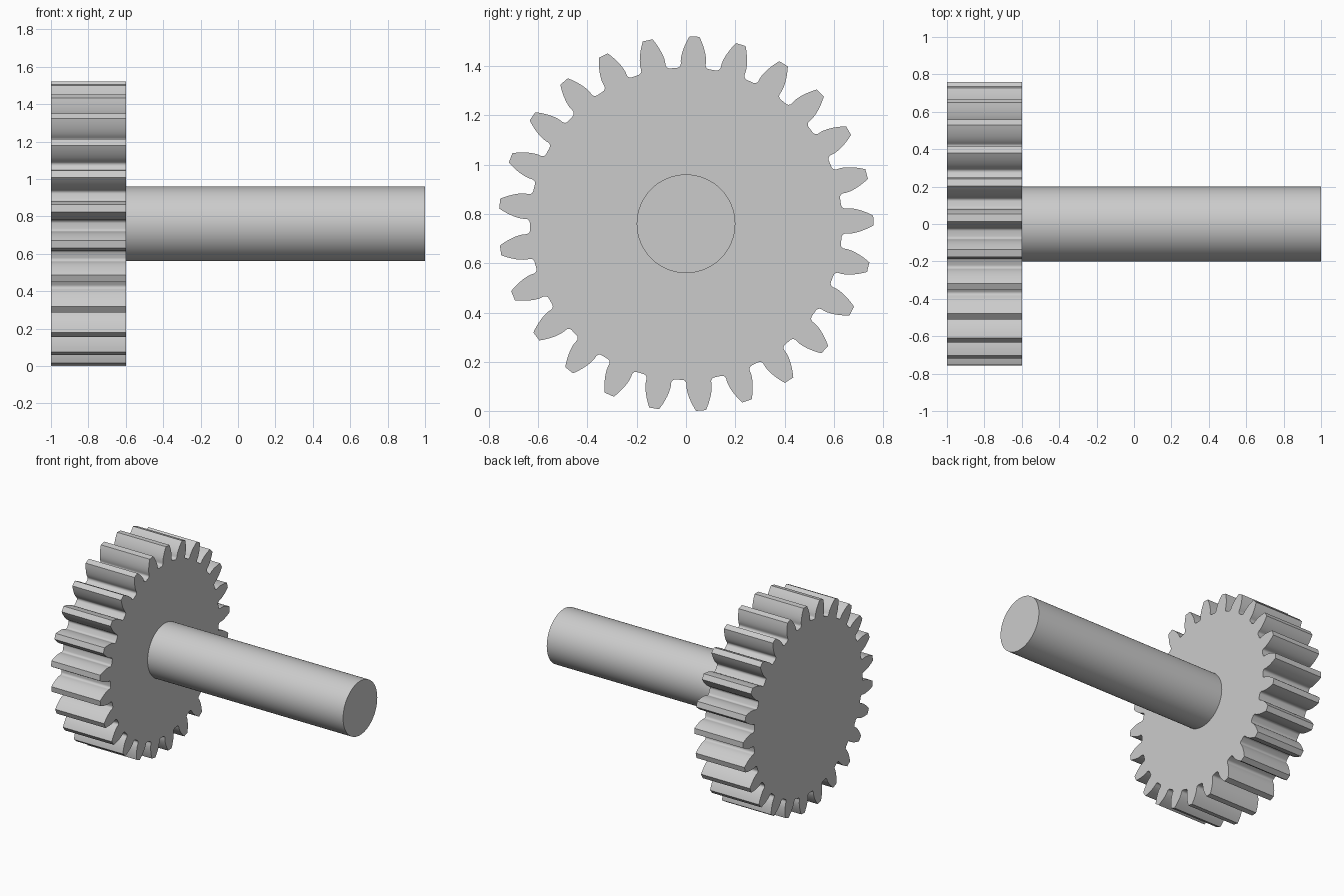
import bpy
import bmesh
from math import sin, cos, tan, acos, pi, radians

cube = bpy.data.objects.get("Cube")
if cube:
    bpy.data.objects.remove(cube, do_unlink=True)

TEETH = 25
TIP_R = 0.76
MODULE = 2 * TIP_R / (TEETH + 2)
PITCH_R = MODULE * TEETH / 2
ROOT_R = PITCH_R - 1.25 * MODULE
BASE_R = PITCH_R * cos(radians(20))
FILLET = 0.3 * MODULE
AXIS_Z = TIP_R
PHASE = radians(1.0)

steel = bpy.data.materials.new("plain_grey")
steel.use_nodes = True
grey = (0.6, 0.6, 0.6, 1)
steel.diffuse_color = grey
steel.node_tree.nodes["Principled BSDF"].inputs["Base Color"].default_value = grey


def involute(r):
    a = acos(min(1, BASE_R / r))
    return tan(a) - a


def half_tooth():
    """Radius and angle pairs of one flank, from the tip down to the root."""
    base_half = pi / (2 * TEETH) + involute(PITCH_R)
    steps = 7
    pts = []
    for i in range(steps + 1):
        r = TIP_R + (BASE_R - TIP_R) * i / steps
        pts.append((r, base_half - involute(r)))
    # rounded corner at the root
    centre_r = ROOT_R + FILLET
    centre_a = base_half + FILLET / centre_r
    for i in range(6):
        t = pi / 2 * i / 5
        pts.append((centre_r - FILLET * sin(t),
                    centre_a - FILLET * cos(t) / centre_r))
    return pts


def extrude_x(name, outline, x0, x1):
    """Solid along x from an outline of (y, z) points."""
    bm = bmesh.new()
    face = bm.faces.new([bm.verts.new((x0, y, z)) for y, z in outline])
    out = bmesh.ops.extrude_face_region(bm, geom=[face], use_keep_orig=True)
    moved = [v for v in out["geom"] if isinstance(v, bmesh.types.BMVert)]
    bmesh.ops.translate(bm, verts=moved, vec=(x1 - x0, 0, 0))
    bmesh.ops.recalc_face_normals(bm, faces=bm.faces)
    mesh = bpy.data.meshes.new(name)
    bm.to_mesh(mesh)
    bm.free()
    mesh.materials.append(steel)
    obj = bpy.data.objects.new(name, mesh)
    bpy.context.collection.objects.link(obj)
    bpy.ops.object.select_all(action="DESELECT")
    obj.select_set(True)
    bpy.context.view_layer.objects.active = obj
    bpy.ops.object.shade_smooth_by_angle(angle=radians(30))
    return obj


def polar(r, a):
    return r * cos(a), AXIS_Z + r * sin(a)


# Toothed wheel
flank = half_tooth()
outline = []
for k in range(TEETH):
    mid = PHASE + 2 * pi * k / TEETH
    outline += [polar(r, mid - a) for r, a in reversed(flank)]
    outline += [polar(r, mid + a) for r, a in flank]
extrude_x("gear_wheel", outline, -1.0, -0.6)

# Shaft, seated on the wheel's inner face
circle = [polar(0.2, 2 * pi * i / 64) for i in range(64)]
extrude_x("shaft", circle, -0.61, 1.0)
